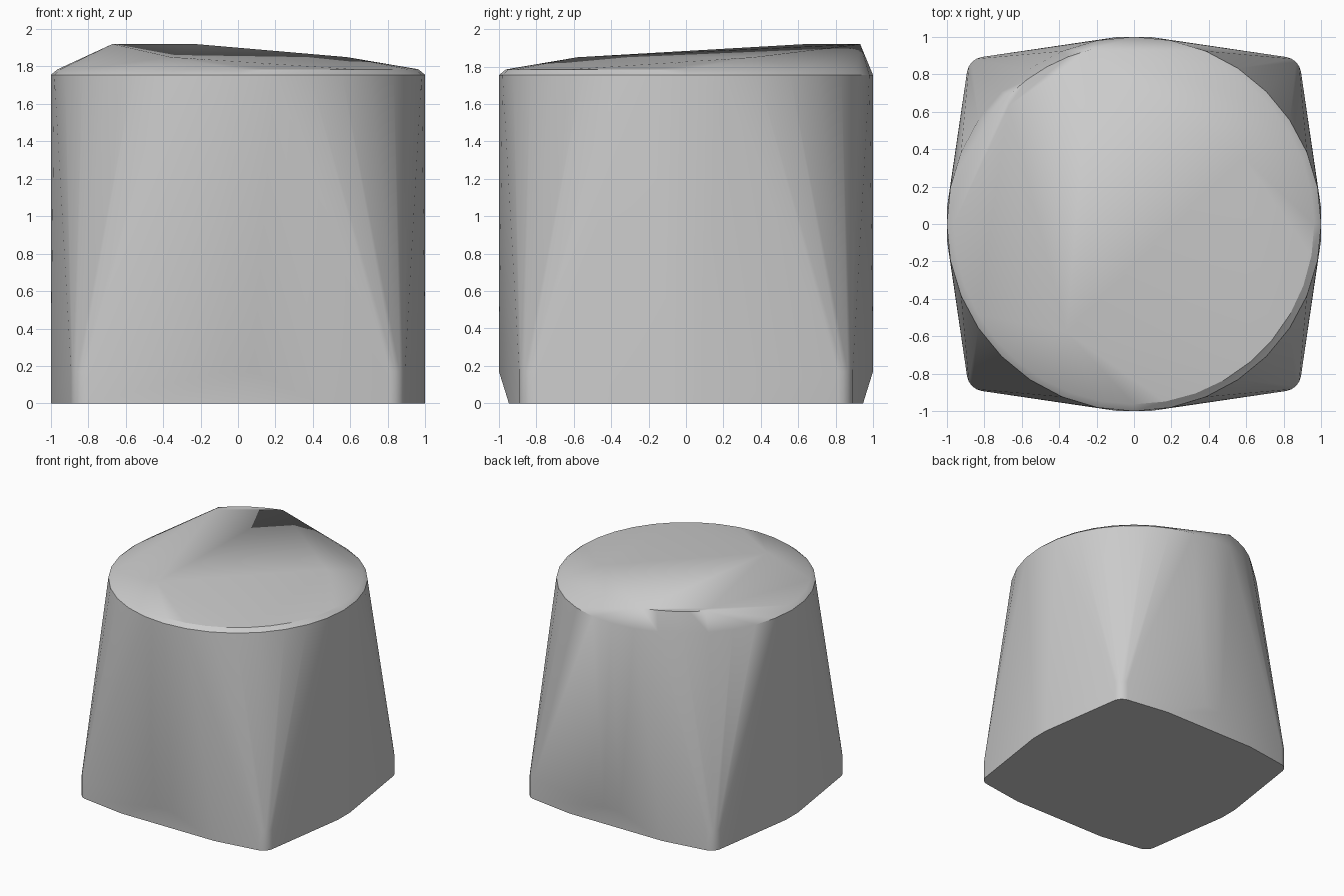
import bpy, bmesh
from math import cos, sin, radians

cube = bpy.data.objects.get("Cube")
if cube:
    bpy.data.objects.remove(cube, do_unlink=True)


def ring(radius, z, start=0, end=360, step=11.25, centre=(0, 0)):
    """Points on an arc at one height, angles in degrees."""
    count = round((end - start) / step)
    return [(centre[0] + radius * cos(radians(start + i * step)),
             centre[1] + radius * sin(radians(start + i * step)), z)
            for i in range(count + 1 if end - start < 360 else count)]


SHOULDER, RIM, CREASE, PEAK, FOOT = 1.755, 1.785, 1.85, 1.92, 0.17

points = []

# Round top: shoulder, bevelled rim open at the raised back, and raised lip
points += ring(1.0, SHOULDER)
points += ring(0.963, RIM, 160, 440, 10)
points += ring(0.96, PEAK, 104, 134, 7.5)
points += [(-0.67, 0.63, PEAK)]

# Crease where the sloping top bends down towards the front
points += [(0.58, 0.36, CREASE), (-0.36, -0.58, CREASE)]

# Square foot: rounded corners, full sides, undercut front and back
for sx in (-1, 1):
    for sy in (-1, 1):
        for x, y, z in ring(0.095, 0, 10, 80, 17.5, (0.798, 0.798)):
            points += [(sx * x, sy * y, 0), (sx * x, sy * y, FOOT)]
        points += [(sx, sy * 0.08, 0), (sx, sy * 0.08, FOOT)]
        points += [(sx * 0.08, sy, FOOT), (sx * 0.44, sy * 0.947, 0)]

# Skin the profiles into one solid body
bm = bmesh.new()
verts = [bm.verts.new(p) for p in points]
hull = bmesh.ops.convex_hull(bm, input=verts)
bmesh.ops.delete(bm, geom=list({v for v in hull["geom_interior"] + hull["geom_unused"]
                               if isinstance(v, bmesh.types.BMVert)}), context='VERTS')
bmesh.ops.dissolve_limit(bm, angle_limit=radians(0.2), verts=bm.verts, edges=bm.edges)
bmesh.ops.recalc_face_normals(bm, faces=bm.faces)
mesh = bpy.data.meshes.new("body")
bm.to_mesh(mesh)
bm.free()
body = bpy.data.objects.new("body", mesh)
bpy.context.collection.objects.link(body)

# Plain grey material
grey = bpy.data.materials.new("grey")
grey.use_nodes = True
colour = (0.6, 0.6, 0.6, 1)
grey.diffuse_color = colour
grey.node_tree.nodes["Principled BSDF"].inputs["Base Color"].default_value = colour
mesh.materials.append(grey)

bpy.ops.object.select_all(action='DESELECT')
body.select_set(True)
bpy.context.view_layer.objects.active = body
bpy.ops.object.shade_smooth_by_angle(angle=radians(30))
